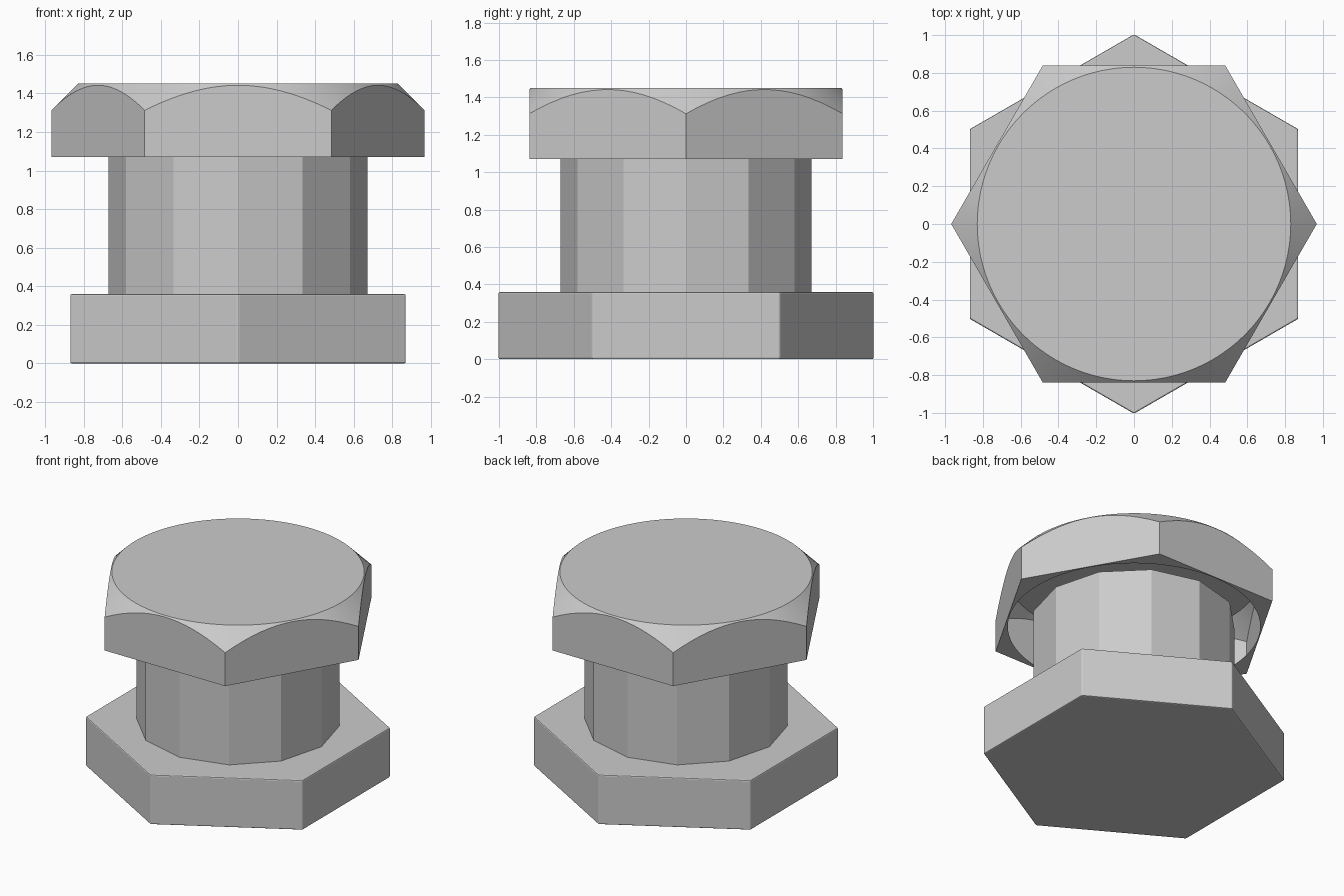
import bpy
import bmesh
from math import cos, sin, pi, radians

if "Cube" in bpy.data.objects:
    bpy.data.objects.remove(bpy.data.objects["Cube"], do_unlink=True)

grey = bpy.data.materials.new("plain grey metal")
grey.use_nodes = True
colour = (0.6, 0.6, 0.6, 1.0)
grey.diffuse_color = colour
grey.node_tree.nodes["Principled BSDF"].inputs["Base Color"].default_value = colour


def add_object(name, bm):
    mesh = bpy.data.meshes.new(name)
    bm.to_mesh(mesh)
    bm.free()
    mesh.materials.append(grey)
    obj = bpy.data.objects.new(name, mesh)
    bpy.context.collection.objects.link(obj)
    return obj


def ring(bm, points):
    return [bm.verts.new(p) for p in points]


def bridge(bm, lower, upper):
    n = len(lower)
    for i in range(n):
        j = (i + 1) % n
        bm.faces.new((lower[i], lower[j], upper[j], upper[i]))


def prism(name, sides, radius, bottom, top, turn=0.0):
    bm = bmesh.new()
    angles = [turn + 2 * pi * i / sides for i in range(sides)]
    low, high = [ring(bm, [(radius * cos(a), radius * sin(a), z) for a in angles])
                 for z in (bottom, top)]
    bridge(bm, low, high)
    bm.faces.new(low[::-1])
    bm.faces.new(high)
    return add_object(name, bm)


# Hexagonal base with a fine edge bevel
base = prism("hex_base", 6, 1.004, 0.0, 0.36, radians(30))
bevel = base.modifiers.new("fine_bevel", "BEVEL")
bevel.width = 0.008
bevel.segments = 2

# Twelve-sided shaft, ending just inside the hollow head
prism("shaft", 12, 0.67, 0.35, 1.12)

# Hollow hexagonal head: round top, conical chamfer, open round underside
APOTHEM, CIRCLE, BOTTOM, TOP = 0.838, 0.83, 1.07, 1.45
STEPS = 16
bm = bmesh.new()
hole, foot, shoulder, crown = [], [], [], []
for i in range(6 * STEPS):
    a = i * pi / (3 * STEPS)
    r = APOTHEM / cos(a % (pi / 3) - pi / 6) if i % STEPS else APOTHEM / cos(pi / 6)
    c, s = cos(a), sin(a)
    hole.append((CIRCLE * c, CIRCLE * s, BOTTOM))
    foot.append((r * c, r * s, BOTTOM))
    shoulder.append((r * c, r * s, TOP - (r - CIRCLE)))
    crown.append((CIRCLE * c, CIRCLE * s, TOP))
rings = [ring(bm, p) for p in (hole, foot, shoulder, crown)]
for lower, upper in zip(rings, rings[1:]):
    bridge(bm, lower, upper)
bm.faces.new(rings[-1])
head = add_object("hex_head", bm)

# Smooth the chamfer, keep the other edges crisp
bpy.ops.object.select_all(action="DESELECT")
head.select_set(True)
bpy.context.view_layer.objects.active = head
bpy.ops.object.shade_smooth_by_angle(angle=radians(25))
